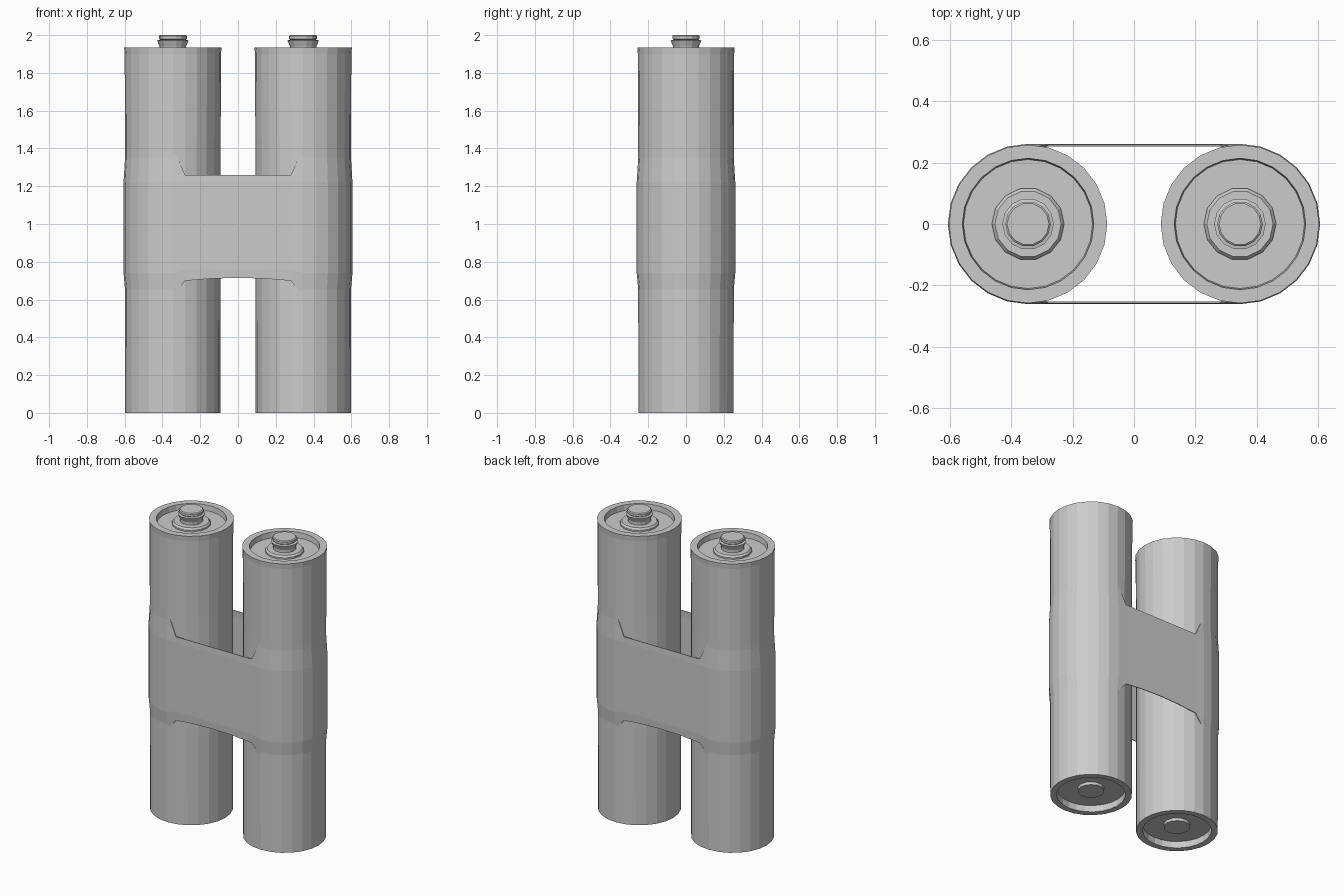
import bpy, bmesh
from math import sin, cos, pi

cube = bpy.data.objects.get("Cube")
if cube:
    bpy.data.objects.remove(cube)

GREY = (0.6, 0.6, 0.6, 1)
grey = bpy.data.materials.new("plain grey")
grey.use_nodes = True
grey.diffuse_color = GREY
grey.node_tree.nodes["Principled BSDF"].inputs["Base Color"].default_value = GREY

CX = 0.345      # tube centre offset
SIDES = 24


def finish(name, bm):
    bmesh.ops.recalc_face_normals(bm, faces=bm.faces)
    mesh = bpy.data.meshes.new(name)
    bm.to_mesh(mesh)
    bm.free()
    mesh.materials.append(grey)
    obj = bpy.data.objects.new(name, mesh)
    bpy.context.collection.objects.link(obj)
    return obj


def lathe(name, profile, x, sides):
    """Turn an (r, z) profile around a vertical axis at x and cap both ends."""
    bm = bmesh.new()
    rings = []
    for r, z in profile:
        angles = [2 * pi * i / sides for i in range(sides)]
        rings.append([bm.verts.new((x + r * cos(a), r * sin(a), z)) for a in angles])
    for low, high in zip(rings, rings[1:]):
        for i in range(sides):
            j = (i + 1) % sides
            bm.faces.new((low[i], low[j], high[j], high[i]))
    bm.faces.new(rings[0])
    bm.faces.new(rings[-1])
    return finish(name, bm)


# Tubes with recessed ends, a stepped terminal on top and a boss below
tube = [(0.212, 0.045), (0.212, 0), (0.252, 0), (0.253, 0.6), (0.253, 1.4),
        (0.255, 1.9), (0.258, 1.935), (0.214, 1.935), (0.21, 1.9)]
terminal = [(0.118, 1.89), (0.118, 1.91), (0.108, 1.922), (0.07, 1.922),
            (0.07, 1.94), (0.084, 1.972), (0.068, 1.975), (0.074, 1.98),
            (0.074, 1.995), (0.068, 2.0)]
boss = [(0.082, 0.025), (0.082, 0.05)]
for side, sx in (("left", 1), ("right", -1)):
    lathe(side + "_tube", tube, sx * CX, SIDES)
    lathe(side + "_terminal", terminal, sx * CX, 14)
    lathe(side + "_base_boss", boss, sx * CX, 14)

# Band wrapped around both tubes: columns of four points, swept round the loop
columns = []
for sx in (1, -1):
    for i in range(SIDES // 2 + 1):
        a = -pi / 2 + 2 * pi * i / SIDES
        c, s = sx * cos(a), sx * sin(a)
        columns.append([(sx * CX + r * c, r * s, z) for r, z in
                        ((0.25, 0.62), (0.261, 0.74), (0.261, 1.22), (0.25, 1.4))])
    for x in (0.28, 0.14, 0, -0.14, -0.28):
        arch = 0.715 - 0.2 * x * x
        columns.append([(sx * x, sx * y, z) for y, z in
                        ((0.257, arch), (0.26, 0.76), (0.26, 1.22), (0.258, 1.26))])

bm = bmesh.new()
verts = [[bm.verts.new(p) for p in col] for col in columns]
for k, col in enumerate(verts):
    nxt = verts[(k + 1) % len(verts)]
    for i in range(3):
        bm.faces.new((col[i], nxt[i], nxt[i + 1], col[i + 1]))
band = finish("wrap_band", bm)
shell = band.modifiers.new("thickness", 'SOLIDIFY')
shell.thickness = 0.005
shell.offset = -1
